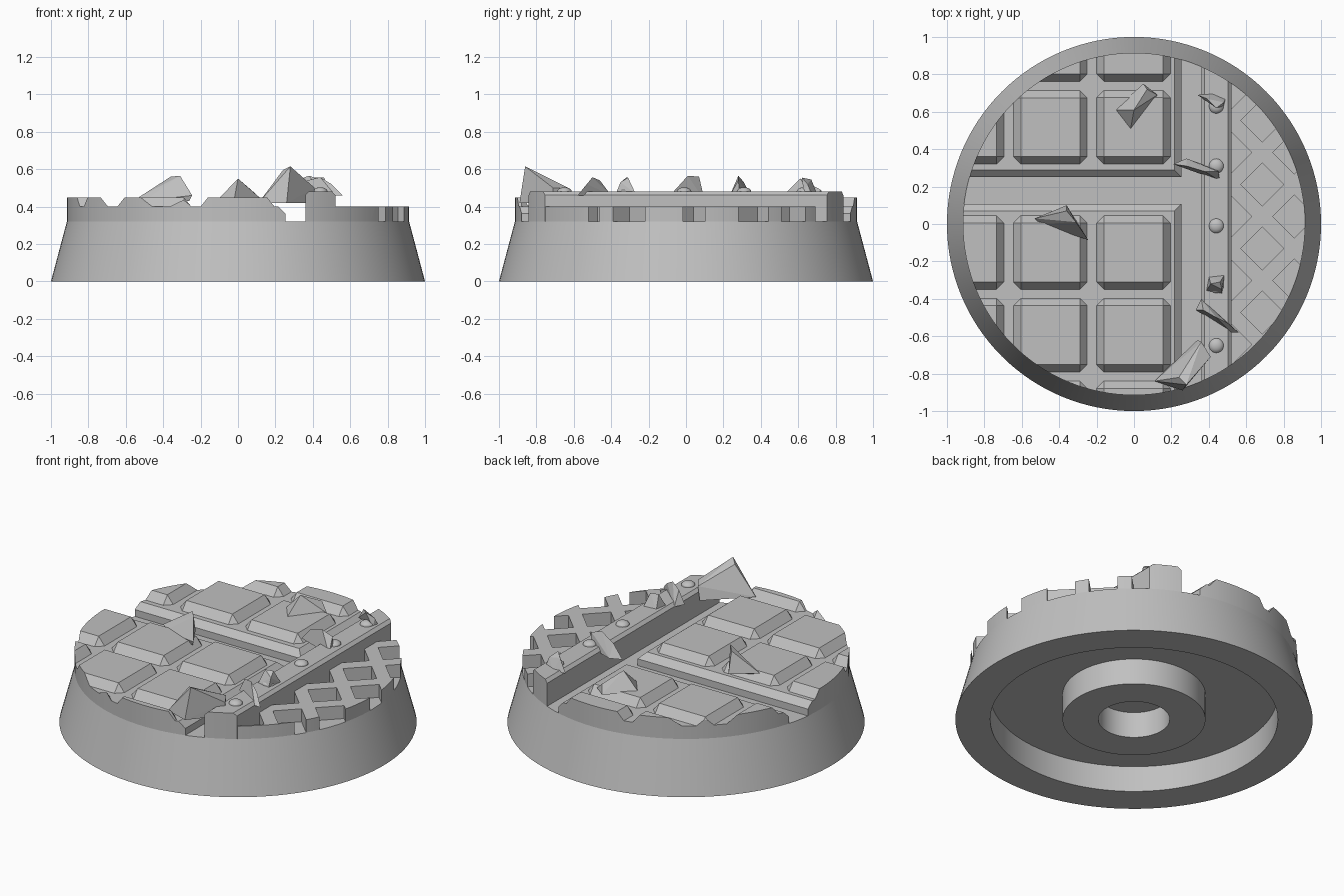
import bpy, bmesh, math
from mathutils import Matrix, Vector

cube = bpy.data.objects.get("Cube")
if cube:
    bpy.data.objects.remove(cube, do_unlink=True)

GREY = (0.53, 0.53, 0.53, 1)
grey = bpy.data.materials.new("plain_grey")
grey.use_nodes = True
grey.diffuse_color = GREY
grey.node_tree.nodes["Principled BSDF"].inputs["Base Color"].default_value = GREY

R = 0.915                                  # radius of the deck
FLOOR, PANEL, TILE, BEAM = 0.32, 0.40, 0.45, 0.48


def finish(name, bm, smooth=False):
    bmesh.ops.recalc_face_normals(bm, faces=bm.faces)
    mesh = bpy.data.meshes.new(name)
    bm.to_mesh(mesh)
    bm.free()
    mesh.materials.append(grey)
    ob = bpy.data.objects.new(name, mesh)
    bpy.context.collection.objects.link(ob)
    if smooth:
        shade(ob)
    return ob


def activate(ob):
    bpy.ops.object.select_all(action='DESELECT')
    ob.select_set(True)
    bpy.context.view_layer.objects.active = ob


def shade(ob):
    activate(ob)
    bpy.ops.object.shade_smooth_by_angle(angle=math.radians(20))


def lathe(name, profile):
    bm = bmesh.new()
    vs = [bm.verts.new((r, 0, z)) for r, z in profile]
    es = [bm.edges.new(p) for p in zip(vs, vs[1:])]
    bmesh.ops.spin(bm, geom=vs + es, cent=(0, 0, 0), axis=(0, 0, 1),
                   angle=math.tau, steps=128, use_merge=False)
    bmesh.ops.remove_doubles(bm, verts=bm.verts, dist=1e-5)
    return finish(name, bm, True)


def hull(bm, points):
    vs = [bm.verts.new(p) for p in points]
    res = bmesh.ops.convex_hull(bm, input=vs)
    loose = [v for v in res["geom_interior"] if isinstance(v, bmesh.types.BMVert)]
    bmesh.ops.delete(bm, geom=loose, context='VERTS')


def flatten(bm):
    bmesh.ops.dissolve_limit(bm, angle_limit=0.01, verts=bm.verts, edges=bm.edges)


def rect(x0, x1, y0, y1, z, inset=0.0):
    return [(x, y, z) for x in (x0 + inset, x1 - inset) for y in (y0 + inset, y1 - inset)]


def slab(bm, x0, x1, y0, y1, z0, z1, cham):
    hull(bm, rect(x0, x1, y0, y1, z0) + rect(x0, x1, y0, y1, z1 - cham)
         + rect(x0, x1, y0, y1, z1, cham))


def tile(bm, x, y, size=0.395, cut=0.04):
    # Cut-corner base and smaller square top
    x1, y1 = x + size, y + size
    base = rect(x + cut, x1 - cut, y, y1, PANEL) + rect(x, x1, y + cut, y1 - cut, PANEL)
    hull(bm, base + rect(x, x1, y, y1, TILE, cut))


def boolean(ob, cutter, op):
    mod = ob.modifiers.new("cut", 'BOOLEAN')
    mod.object, mod.operation, mod.solver = cutter, op, 'EXACT'
    activate(ob)
    bpy.ops.object.modifier_apply(modifier=mod.name)


# Round base with a hollow underside and a ring boss
lathe("base", [(0, 0.16), (0.2, 0.16), (0.2, 0), (0.4, 0), (0.4, 0.16), (0.805, 0.16),
               (0.805, 0), (1, 0), (R, FLOOR), (0, FLOOR)])
clip = lathe("deck_clip", [(0, 0.2), (R, 0.2), (R, 0.8), (0, 0.8)])
clip.hide_render = True

# Two floor panels with a cross channel between them
bm = bmesh.new()
slab(bm, -1.2, 0.255, 0.25, 1.2, FLOOR, PANEL, 0.038)
slab(bm, -1.2, 0.255, -1.2, 0.108, FLOOR, PANEL, 0.038)
flatten(bm)
panels = finish("floor_panels", bm)

# Raised tiles in rows and columns
bm = bmesh.new()
for x in (-1.09, -0.645, -0.2):
    for y in (0.32, 0.762, -0.35, -0.792, -1.234):
        tile(bm, x, y)
flatten(bm)
tiles = finish("floor_tiles", bm)

# Long beam
bm = bmesh.new()
slab(bm, 0.36, 0.52, -1.2, 1.2, FLOOR, BEAM, 0.018)
flatten(bm)
beam = finish("beam", bm)

# Grating with diamond holes
bm = bmesh.new()
hull(bm, rect(0.52, 1.1, -1.1, 1.1, FLOOR) + rect(0.52, 1.1, -1.1, 1.1, PANEL))
flatten(bm)
grating = finish("grating", bm)

bm = bmesh.new()
PITCH, HALF = 0.342, 0.115
for col in range(3):
    for row in range(-3, 4):
        cx = 0.514 + col * PITCH / 2
        cy = 0.04 + (row + (col % 2) / 2) * PITCH
        hull(bm, [(cx + dx * HALF, cy + dy * HALF, z) for z in (0.25, 0.5)
                  for dx, dy in ((1, 0), (0, 1), (-1, 0), (0, -1))])
flatten(bm)
holes = finish("hole_cutter", bm)
holes.hide_render = True
boolean(grating, holes, 'DIFFERENCE')

# Trim the deck to the round outline
for ob in (panels, tiles, beam, grating):
    boolean(ob, clip, 'INTERSECT')
    shade(ob)
for helper in (clip, holes):
    bpy.data.objects.remove(helper, do_unlink=True)

# Domed rivets along the beam
bm = bmesh.new()
for i in range(5):
    bmesh.ops.create_uvsphere(bm, u_segments=20, v_segments=10, radius=0.039,
                              matrix=Matrix.Translation((0.44, 0.63 - 0.32 * i, BEAM))
                              @ Matrix.Diagonal((1, 1, 0.6, 1)))
finish("rivets", bm, True)


def shard(name, z, outline, ridge):
    # Faceted stone: flat foot outline and a few raised points
    bm = bmesh.new()
    hull(bm, [(x, y, z) for x, y in outline] + ridge)
    flatten(bm)
    finish(name, bm)


shard("shard_middle", 0.43, [(-0.5, 0.0), (-0.36, 0.1), (-0.26, -0.07), (-0.4, -0.02)],
      [(-0.53, 0.03, 0.45), (-0.36, 0.07, 0.56), (-0.31, 0.01, 0.565), (-0.245, -0.085, 0.46)])
shard("shard_back", 0.44, [(-0.105, 0.61), (0.05, 0.75), (0.125, 0.69), (-0.02, 0.5)],
      [(0.0, 0.61, 0.55), (0.07, 0.72, 0.49)])
shard("shard_front", 0.42, [(0.11, -0.84), (0.34, -0.62), (0.41, -0.71), (0.26, -0.89)],
      [(0.28, -0.86, 0.615), (0.24, -0.82, 0.595), (0.36, -0.63, 0.5), (0.41, -0.71, 0.5)])
shard("shard_channel", 0.45, [(0.21, 0.32), (0.28, 0.35), (0.45, 0.29), (0.46, 0.23)],
      [(0.28, 0.31, 0.53), (0.38, 0.28, 0.565), (0.45, 0.28, 0.54)])
shard("shard_beam_back", 0.47, [(0.34, 0.69), (0.42, 0.7), (0.49, 0.67), (0.48, 0.63)],
      [(0.39, 0.67, 0.545), (0.44, 0.62, 0.555), (0.48, 0.65, 0.52)])
shard("shard_beam_small", 0.47, [(0.385, -0.36), (0.4, -0.28), (0.485, -0.27), (0.47, -0.375)],
      [(0.41, -0.32, 0.555), (0.46, -0.31, 0.555), (0.47, -0.35, 0.53)])
shard("shard_beam_front", 0.46, [(0.33, -0.46), (0.36, -0.4), (0.56, -0.58), (0.52, -0.58)],
      [(0.37, -0.46, 0.54), (0.44, -0.5, 0.557), (0.5, -0.53, 0.52)])
